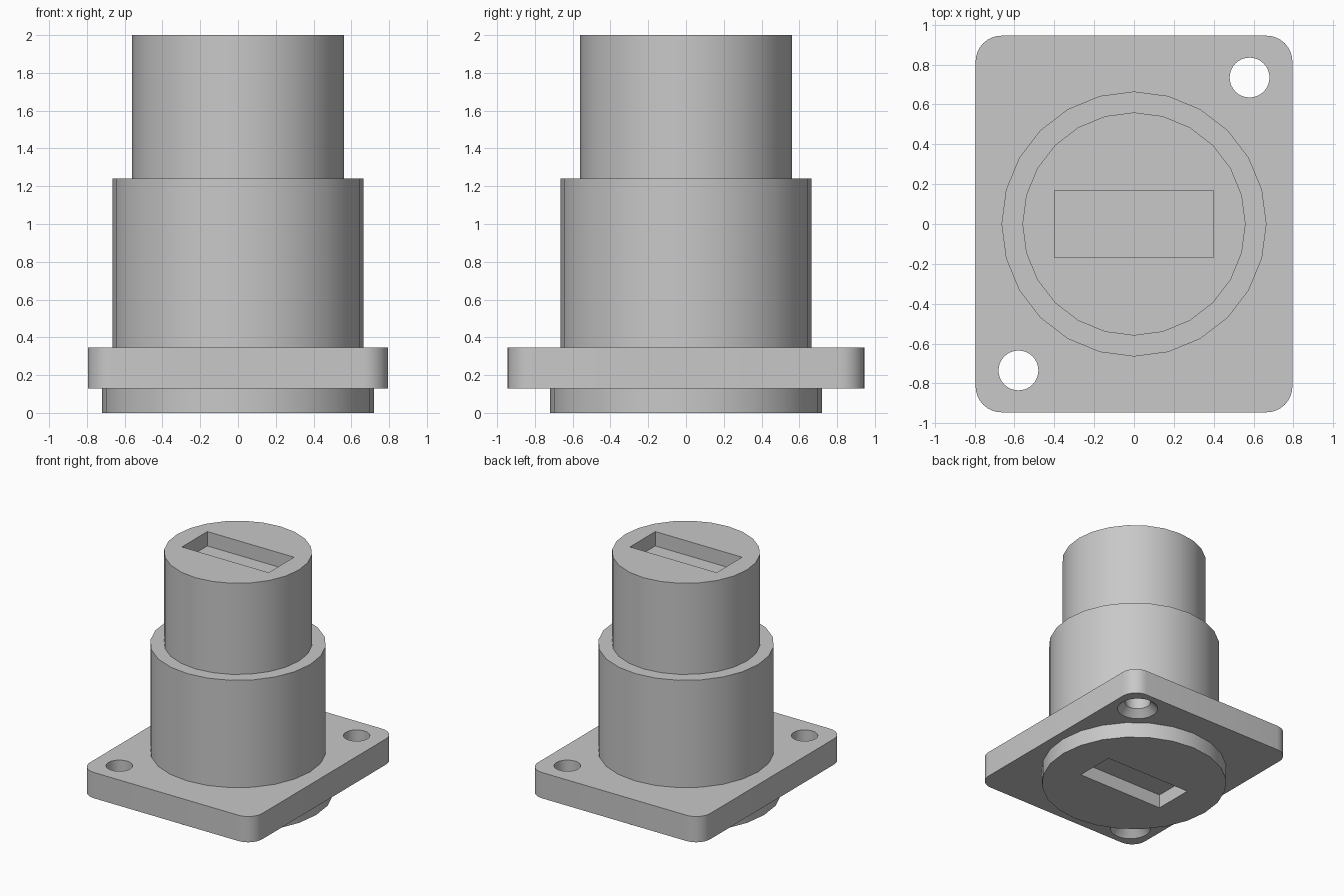
import bpy, bmesh, math
from mathutils import Matrix

cube = bpy.data.objects.get("Cube")
if cube:
    bpy.data.objects.remove(cube, do_unlink=True)

grey = bpy.data.materials.new("plain grey")
grey.use_nodes = True
colour = (0.58, 0.58, 0.58, 1)
grey.diffuse_color = colour
grey.node_tree.nodes["Principled BSDF"].inputs["Base Color"].default_value = colour


def make_object(name, bm):
    bmesh.ops.recalc_face_normals(bm, faces=bm.faces)
    mesh = bpy.data.meshes.new(name)
    bm.to_mesh(mesh)
    bm.free()
    mesh.materials.append(grey)
    ob = bpy.data.objects.new(name, mesh)
    bpy.context.collection.objects.link(ob)
    return ob


def cylinder(name, z0, z1, r0, r1=None, x=0, y=0, sides=24):
    bm = bmesh.new()
    bmesh.ops.create_cone(bm, cap_ends=True, segments=sides, radius1=r0,
                          radius2=r0 if r1 is None else r1, depth=z1 - z0,
                          matrix=Matrix.Translation((x, y, (z0 + z1) / 2)))
    return make_object(name, bm)


def box(name, sx, sy, z0, z1):
    bm = bmesh.new()
    bmesh.ops.create_cube(bm, size=1, matrix=Matrix.Translation((0, 0, (z0 + z1) / 2))
                          @ Matrix.Diagonal((sx, sy, z1 - z0, 1)))
    return make_object(name, bm)


def rounded_plate(name, hx, hy, r, z0, z1, steps=8):
    bm = bmesh.new()
    verts = []
    for k, (sx, sy) in enumerate(((1, 1), (-1, 1), (-1, -1), (1, -1))):
        for i in range(steps + 1):
            a = math.radians(90) * (k + i / steps)
            verts.append(bm.verts.new((sx * (hx - r) + r * math.cos(a),
                                       sy * (hy - r) + r * math.sin(a), z0)))
    face = bm.faces.new(verts)
    new = bmesh.ops.extrude_face_region(bm, geom=[face])["geom"]
    bmesh.ops.translate(bm, vec=(0, 0, z1 - z0),
                        verts=[v for v in new if isinstance(v, bmesh.types.BMVert)])
    return make_object(name, bm)


def cut(ob, cutter):
    """Subtract the cutter, bake the result and discard the cutter."""
    cutter.hide_render = True
    mod = ob.modifiers.new("cut", 'BOOLEAN')
    mod.operation, mod.solver, mod.object = 'DIFFERENCE', 'EXACT', cutter
    bpy.context.view_layer.update()
    deps = bpy.context.evaluated_depsgraph_get()
    baked = bpy.data.meshes.new_from_object(ob.evaluated_get(deps))
    ob.modifiers.clear()
    ob.data = baked
    bpy.data.objects.remove(cutter, do_unlink=True)


# Mounting plate with two countersunk screw holes in opposite corners
plate = rounded_plate("mounting_plate", 0.795, 0.945, 0.13, 0.13, 0.345)
for s in (1, -1):
    x, y = 0.58 * s, 0.735 * s
    cut(plate, cylinder("hole_cutter", 0.0, 0.5, 0.1, x=x, y=y, sides=32))
    cut(plate, cylinder("countersink_cutter", 0.12, 0.19, 0.167, 0.097, x=x, y=y, sides=32))

# Round body: base disc, wide lower barrel, narrower upper barrel
disc = cylinder("base_disc", 0, 0.13, 0.72)
lower = cylinder("lower_barrel", 0.345, 1.24, 0.665)
upper = cylinder("upper_barrel", 1.24, 2, 0.56)

# Rectangular sockets in the top and the underside
cut(upper, box("socket_cutter", 0.8, 0.335, 1.88, 2.1))
cut(disc, box("socket_cutter", 0.8, 0.335, -0.1, 0.115))

# Smooth the curved walls, keep the rims sharp
bpy.ops.object.select_all(action='DESELECT')
for ob in (plate, disc, lower, upper):
    ob.select_set(True)
bpy.context.view_layer.objects.active = plate
bpy.ops.object.shade_smooth_by_angle(angle=math.radians(30))
